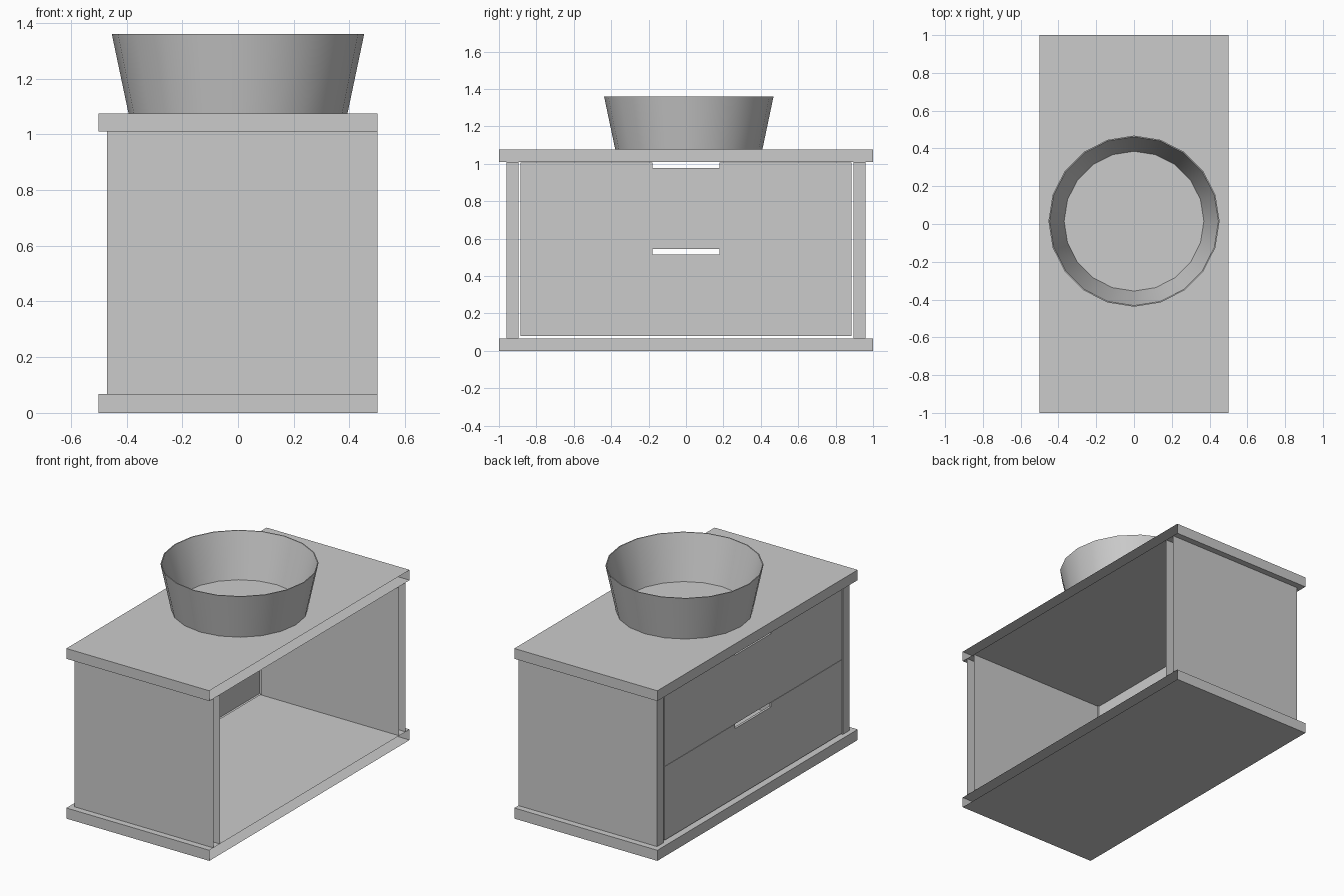
import bpy, bmesh, math

if "Cube" in bpy.data.objects:
    bpy.data.objects.remove(bpy.data.objects["Cube"])


def make_object(name, bm):
    mesh = bpy.data.meshes.new(name)
    bm.to_mesh(mesh)
    bm.free()
    ob = bpy.data.objects.new(name, mesh)
    bpy.context.collection.objects.link(ob)
    return ob


def open_shell(name, outline, x0, x1):
    """Extrude a y-z outline along x, leaving the wall side (+x) open."""
    bm = bmesh.new()
    front = [bm.verts.new((x0, y, z)) for y, z in outline]
    back = [bm.verts.new((x1, y, z)) for y, z in outline]
    bm.faces.new(front[::-1])
    n = len(outline)
    for i in range(n):
        j = (i + 1) % n
        bm.faces.new((front[i], front[j], back[j], back[i]))
    return make_object(name, bm)


def rect(y0, y1, z0, z1):
    return [(y0, z0), (y1, z0), (y1, z1), (y0, z1)]


# Base board and countertop
open_shell("base_board", rect(-1, 1, 0, 0.067), -0.5, 0.5)
open_shell("countertop", rect(-1, 1, 1.01, 1.075), -0.5, 0.5)

# Side panels
for name, y0, y1 in (("side_panel_front", -0.96, -0.895), ("side_panel_back", 0.895, 0.96)):
    open_shell(name, rect(y0, y1, 0.067, 1.01), -0.47, 0.5)

# Drawer fronts with a notched finger pull in the top edge
W, H = 0.885, 0.18
for name, z0, z1 in (("lower_drawer", 0.078, 0.543), ("upper_drawer", 0.545, 1.006)):
    notch = z1 - 0.028
    open_shell(name, [(-W, z0), (W, z0), (W, z1), (H, z1), (H, notch),
                      (-H, notch), (-H, z1), (-W, z1)], -0.47, -0.455)

# Round vessel basin: outer wall, thin rim, inner wall, floor
SIDES = 20
bm = bmesh.new()
rings = []
for r, z in ((0.393, 1.075), (0.453, 1.36), (0.447, 1.36), (0.37, 1.083)):
    rings.append([bm.verts.new((r * math.cos(2 * math.pi * i / SIDES),
                                0.015 + r * math.sin(2 * math.pi * i / SIDES), z))
                  for i in range(SIDES)])
for a, b in zip(rings, rings[1:]):
    for i in range(SIDES):
        j = (i + 1) % SIDES
        bm.faces.new((a[i], a[j], b[j], b[i]))
bm.faces.new(rings[-1])
basin = make_object("basin", bm)
bpy.ops.object.select_all(action='DESELECT')
basin.select_set(True)
bpy.context.view_layer.objects.active = basin
bpy.ops.object.shade_smooth_by_angle(angle=math.radians(30))
